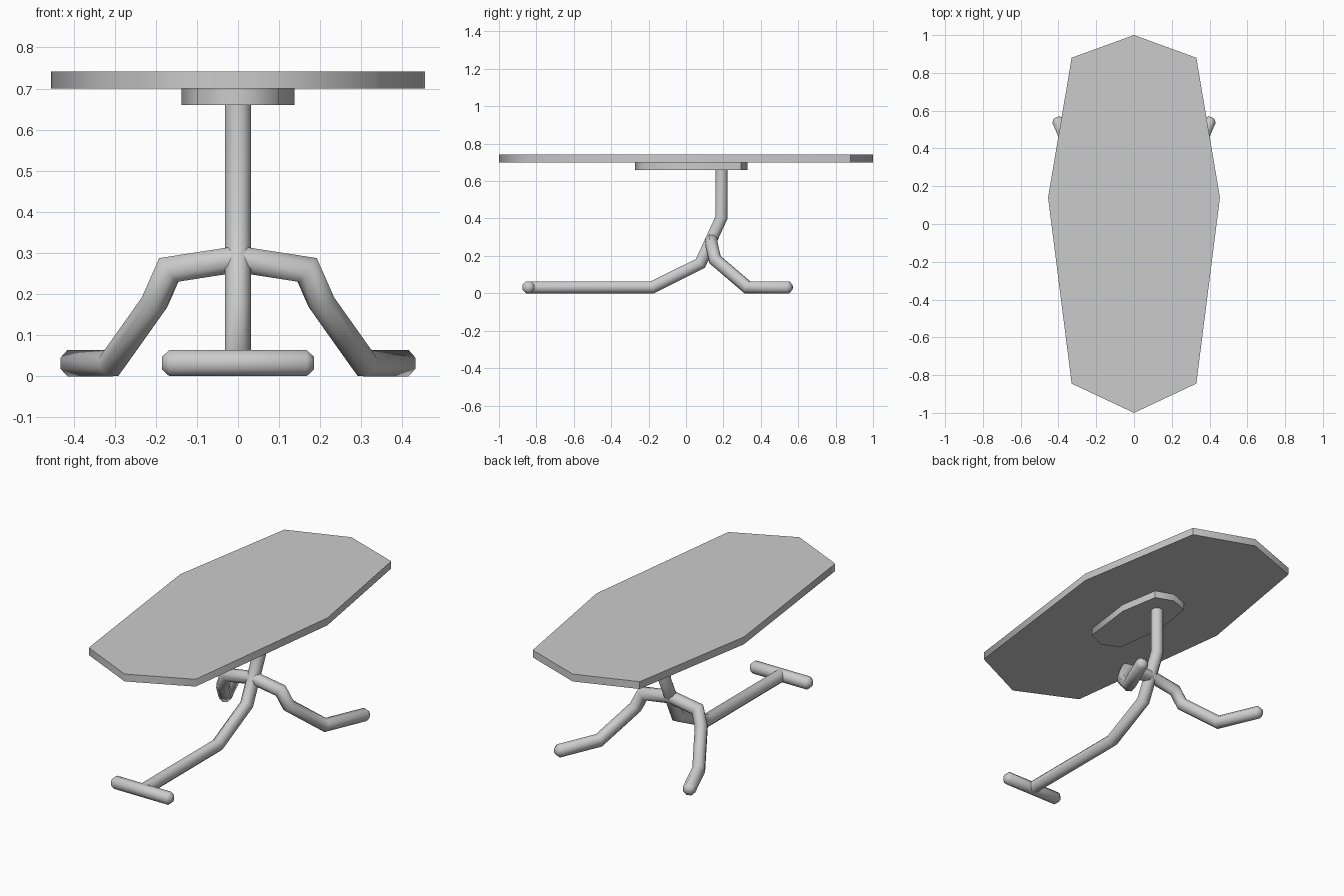
import bpy, bmesh, math
from mathutils import Vector

if "Cube" in bpy.data.objects:
    bpy.data.objects.remove(bpy.data.objects["Cube"])

R = 0.0345      # tube corner radius
SIDES = 8
ZF = 0.032      # height of tube centre when lying on the floor


def finish(bm, name, angle):
    bmesh.ops.recalc_face_normals(bm, faces=bm.faces)
    me = bpy.data.meshes.new(name)
    bm.to_mesh(me)
    bm.free()
    ob = bpy.data.objects.new(name, me)
    bpy.context.collection.objects.link(ob)
    bpy.ops.object.select_all(action='DESELECT')
    ob.select_set(True)
    bpy.context.view_layer.objects.active = ob
    bpy.ops.object.shade_smooth_by_angle(angle=math.radians(angle))
    return ob


def tube(name, path, round_start=False, round_end=False, chamfer=0.018):
    """Octagonal pipe with mitred bends and optional chamfered ends."""
    p = [Vector(v) for v in path]
    d = [(b - a).normalized() for a, b in zip(p, p[1:])]
    u = d[0].cross(Vector((0, 0, 1)))
    u = u.normalized() if u.length > 0.01 else Vector((1, 0, 0))
    w = d[0].cross(u)
    angs = [math.tau * (i + 0.5) / SIDES for i in range(SIDES)]
    ring = [p[0] + R * (math.cos(a) * u + math.sin(a) * w) for a in angs]
    rings = [ring]
    for i in range(1, len(p)):
        n = d[i - 1] + d[i] if i < len(d) else d[i - 1]
        ring = [v + d[i - 1] * ((p[i] - v).dot(n) / d[i - 1].dot(n)) for v in ring]
        rings.append(ring)

    def capped(ring, centre, inward):
        body = [v + inward * chamfer for v in ring]
        tip = [centre + (v - centre) * 0.48 for v in ring]
        return body, tip

    if round_start:
        body, tip = capped(rings[0], p[0], d[0])
        rings[0:1] = [tip, body]
    if round_end:
        body, tip = capped(rings[-1], p[-1], -d[-1])
        rings[-1:] = [body, tip]
    bm = bmesh.new()
    vs = [[bm.verts.new(v) for v in r] for r in rings]
    for a, b in zip(vs, vs[1:]):
        for i in range(SIDES):
            j = (i + 1) % SIDES
            bm.faces.new((a[i], a[j], b[j], b[i]))
    bm.faces.new(vs[0])
    bm.faces.new(vs[-1])
    return finish(bm, name, 60)


def slab(name, scale, y, z0, z1):
    """Elongated eight-sided board."""
    half = [(0, 1), (0.33, 0.88), (0.455, 0.14), (0.33, -0.845), (0, -1)]
    outline = half + [(-a, b) for a, b in half[-2:0:-1]]
    bm = bmesh.new()
    f = bm.faces.new([bm.verts.new((a * scale, b * scale + y, z0)) for a, b in outline])
    ext = bmesh.ops.extrude_face_region(bm, geom=[f])
    top = [e for e in ext['geom'] if isinstance(e, bmesh.types.BMVert)]
    bmesh.ops.translate(bm, verts=top, vec=(0, 0, z1 - z0))
    return finish(bm, name, 60)


# Board and its mounting plate
slab("tabletop", 1.0, 0.0, 0.70, 0.741)
slab("mounting_plate", 0.302, 0.028, 0.66, 0.705)

# Bent column running forward along the floor
tube("column", [(0, 0.19, 0.68), (0, 0.19, 0.405), (0, 0.077, 0.16),
                (0, -0.18, ZF), (0, -0.84, ZF)])

# Crossbar at the front
tube("front_foot", [(-0.185, -0.842, ZF), (0.185, -0.842, ZF)], True, True)

# Two bent rear legs
for side, label in ((1, "right"), (-1, "left")):
    pts = [(0, 0.137, 0.285), (0.168, 0.137, 0.259), (0.203, 0.155, 0.18),
           (0.308, 0.328, ZF), (0.41, 0.565, ZF)]
    tube("rear_leg_" + label, [(side * x, y, z) for x, y, z in pts], False, True)
